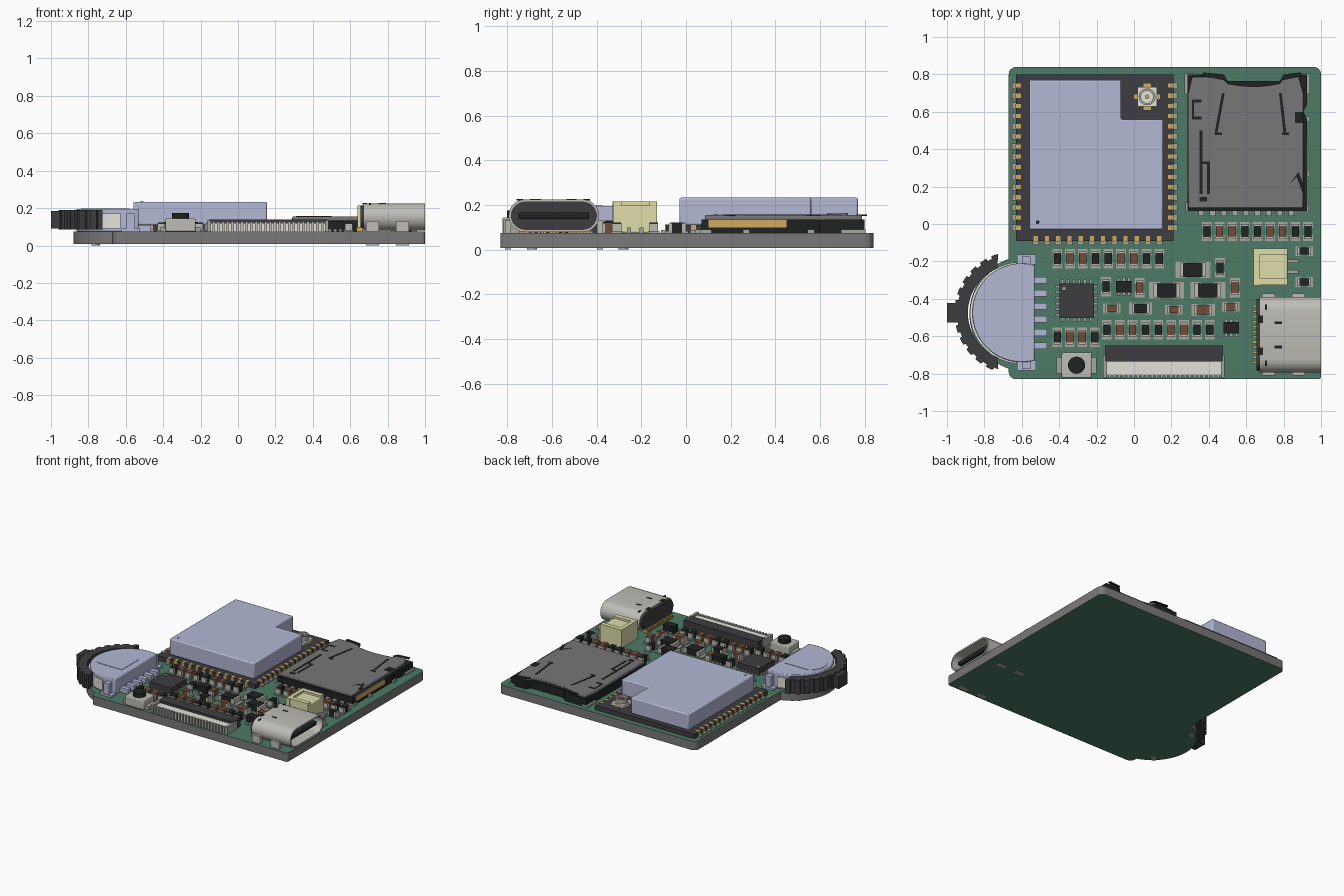
import bpy, bmesh
from math import sin, cos, pi, radians

if "Cube" in bpy.data.objects:
    bpy.data.objects.remove(bpy.data.objects["Cube"])

T = 0.075  # height of the board's top face


def mat(name, r, g, b):
    m = bpy.data.materials.new(name)
    m.diffuse_color = (*[(c / 255) ** 2.2 for c in (r, g, b)], 1)
    m.use_nodes = True
    m.node_tree.nodes["Principled BSDF"].inputs["Base Color"].default_value = m.diffuse_color
    return m


GREEN = mat("solder_mask", 78, 122, 102)
EDGE = mat("board_edge", 120, 120, 120)
DARK = mat("dark_plastic", 64, 64, 66)
BLACK = mat("black_plastic", 38, 40, 40)
LAV = mat("lavender_metal", 178, 183, 212)
STEEL = mat("dark_steel", 118, 118, 118)
SILVER = mat("silver", 188, 187, 180)
TIN = mat("tin", 165, 168, 160)
GOLD = mat("gold", 205, 170, 100)
CREAM = mat("cream_plastic", 222, 220, 170)
WHITE = mat("white_plastic", 225, 224, 215)
BROWN = mat("brown_ceramic", 112, 76, 60)


def finish(name, bm, m):
    bmesh.ops.recalc_face_normals(bm, faces=bm.faces)
    me = bpy.data.meshes.new(name)
    bm.to_mesh(me)
    bm.free()
    me.shade_smooth()
    me.set_sharp_from_angle(angle=radians(30))
    ob = bpy.data.objects.new(name, me)
    bpy.context.collection.objects.link(ob)
    me.materials.append(m)
    return ob


def bevel(ob, w, seg=2):
    b = ob.modifiers.new("bevel", "BEVEL")
    b.width, b.segments, b.limit_method = w, seg, "ANGLE"
    return ob


def extrude(bm, lo, hi):
    a, b = [bm.verts.new(p) for p in lo], [bm.verts.new(p) for p in hi]
    bm.faces.new(a)
    bm.faces.new(b)
    for i in range(len(a)):
        j = (i + 1) % len(a)
        bm.faces.new((a[i], a[j], b[j], b[i]))


def prisms(name, outlines, z0, z1, m):
    bm = bmesh.new()
    for pts in outlines:
        extrude(bm, [(x, y, z0) for x, y in pts], [(x, y, z1) for x, y in pts])
    return finish(name, bm, m)


def rect(cx, cy, w, d):
    return [(cx + sx * w / 2, cy + sy * d / 2) for sx, sy in ((-1, -1), (1, -1), (1, 1), (-1, 1))]


def span(x0, x1, y0, y1):
    return rect((x0 + x1) / 2, (y0 + y1) / 2, x1 - x0, y1 - y0)


def arc(cx, cy, r, a0, a1, n=12):
    return [(cx + r * cos(radians(a0 + (a1 - a0) * i / n)), cy + r * sin(radians(a0 + (a1 - a0) * i / n)))
            for i in range(n + 1)]


def disc(cx, cy, r, n=24):
    return arc(cx, cy, r, 0, 360 - 360 / n, n - 1)


def row(a, b, n):
    return [a + (b - a) * i / (n - 1) for i in range(n)]


# Circuit board with a round lobe under the thumb wheel
outline = (arc(.985, -.815, .015, -90, 0, 4) + arc(.96, .8, .04, 0, 90, 6) + arc(-.63, .8, .04, 90, 180, 6)
           + arc(-.57, -.48, .31, 109, 251, 32) + arc(-.63, -.79, .04, 180, 270, 6))
board = prisms("circuit_board", [outline], .008, T, EDGE)
board.data.materials.append(GREEN)
for f in board.data.polygons:
    f.material_index = int(abs(f.normal.z) > .9)

# Wireless module: base, L-shaped shield, edge contacts, antenna socket
prisms("module_base", [span(-.63, .21, -.09, .8)], T, .11, DARK)
bevel(prisms("module_shield", [[(-.56, -.03), (.155, -.03), (.155, .56), (-.07, .56), (-.07, .77), (-.56, .77)]],
             .11, .233, LAV), .008)
prisms("shield_dot", [disc(-.515, .01, .01, 12)], .23, .2345, BLACK)
side = [(x, y) for x in (-.63, .21) for y in row(.74, -.02, 15)]
foot = [(x, -.09) for x in row(-.525, .135, 12)]
prisms("module_solder", [rect(x, y, .045, .034) for x, y in side] + [rect(x, y, .034, .045) for x, y in foot],
       T, .088, TIN)
prisms("module_contacts", [rect(x + (.012 if x < 0 else -.012), y, .03, .022) for x, y in side]
       + [rect(x, y + .012, .022, .03) for x, y in foot], .08, .1125, GOLD)
prisms("antenna_pads", [rect(.07, .68, .14, .025), rect(.07, .68, .04, .14)], .11, .116, GOLD)
prisms("antenna_base", [rect(.07, .68, .105, .105)], .11, .13, WHITE)
ring = [disc(.07, .68, r) for r in (.045, .033)]
bm = bmesh.new()
loops = [[bm.verts.new((x, y, z)) for x, y in ring[k]] for k, z in ((0, .13), (0, .165), (1, .165), (1, .13))]
for A, B in zip(loops, loops[1:]):
    for i in range(24):
        j = (i + 1) % 24
        bm.faces.new((A[i], A[j], B[j], B[i]))
finish("antenna_ring", bm, TIN)
prisms("antenna_pin", [disc(.07, .68, .012, 12)], .13, .16, GOLD)

# Memory card slot: dark tray, steel cover with curved mouth, spring slots
prisms("card_tray", [[(.285, .07), (.925, .07), (.925, .56), (.905, .6), (.925, .64), (.925, .8), (.8, .8),
                      (.78, .765), (.5, .765), (.47, .8), (.285, .8)]], T, .135, BLACK)
mouth = [(.78 - .28 * i / 8, .75 - .015 * sin(pi * i / 8)) for i in range(9)]
bevel(prisms("card_cover", [[(.29, .085), (.905, .085), (.905, .7), (.88, .79), (.8, .785)] + mouth
                            + [(.47, .785), (.31, .785), (.29, .7)]], .13, .155, STEEL), .006)
prisms("cover_slots", [span(.35, .365, .16, .5), span(.39, .405, .16, .33), span(.35, .405, .32, .335),
                       span(.35, .39, .12, .145), [(.43, .48), (.445, .48), (.485, .7), (.47, .7)],
                       [(.8, .48), (.815, .48), (.79, .7), (.775, .7)], span(.43, .47, .475, .488),
                       span(.79, .83, .475, .488), span(.31, .36, .56, .575), span(.31, .32, .56, .66),
                       span(.31, .36, .65, .665), [(.83, .21), (.87, .25), (.9, .17), (.91, .2), (.88, .28)],
                       span(.86, .905, .54, .6), [(.36, .79), (.5, .765), (.48, .8), (.37, .81)],
                       [(.78, .765), (.9, .79), (.89, .81), (.8, .8)]], .15, .157, BLACK)
prisms("card_contact_strip", [span(.924, .93, .1, .45)], .1, .135, GOLD)
prisms("card_pads", [rect(x, .065, .03, .045) for x in row(.36, .84, 9)]
       + [rect(x, y, .05, .11) for x in (.295, .915) for y in (.75,)]
       + [rect(x, .09, .05, .05) for x in (.3, .91)] + [rect(.925, y, .03, .03) for y in (.27, .56)], T, .09, TIN)


# USB-style port: hollow rounded shell along x, rear plug, tongue
def stadium(x, inset):
    r, cy, cz, n = .073 - inset, -.592, .152, 10
    right = [(x, cy + .13 + r * cos(a), cz + r * sin(a)) for a in [-pi / 2 + pi * i / n for i in range(n + 1)]]
    left = [(x, cy - .13 - r * cos(a), cz - r * sin(a)) for a in [-pi / 2 + pi * i / n for i in range(n + 1)]]
    return right + left


bm = bmesh.new()
loops = [[bm.verts.new(p) for p in stadium(x, k)] for x, k in ((.67, .012), (.67, 0), (1, 0), (1, .012), (.67, .012))]
for A, B in zip(loops, loops[1:]):
    for i in range(len(A)):
        j = (i + 1) % len(A)
        bm.faces.new((A[i], A[j], B[j], B[i]))
finish("port_shell", bm, SILVER)
bm = bmesh.new()
extrude(bm, stadium(.655, .012), stadium(.76, .012))
finish("port_plug", bm, DARK)
bevel(prisms("port_tongue", [span(.75, .975, -.75, -.435)], .137, .167, BLACK), .006)
prisms("port_slots", [span(.665, .69, -.7, -.66), span(.665, .69, -.53, -.49), span(.75, .79, -.665, -.65),
                      span(.75, .79, -.535, -.52), span(.7, .71, -.76, -.73), span(.7, .71, -.46, -.43)],
       .22, .2265, BLACK)
prisms("port_pins", [rect(.65, y, .035, .014) for y in row(-.74, -.44, 12)], T, .1, GOLD)
prisms("port_legs", [rect(x, y, .07, .028) for x in (.72, .88) for y in (-.385, -.797)], .0, .13, SILVER)

# Two-wire battery socket
bevel(prisms("battery_socket", [span(.64, .82, -.32, -.14)], T, .2, CREAM), .006)
prisms("socket_rim", [span(.64, .67, -.33, -.13), span(.67, .82, -.325, -.29), span(.67, .82, -.165, -.13)],
       T, .215, CREAM)
prisms("socket_pins", [rect(.845, y, .07, .018) for y in (-.2, -.255)], T, .1, TIN)

# Ribbon cable connector
prisms("ribbon_body", [span(-.16, .48, -.81, -.72)], T, .12, WHITE)
prisms("ribbon_latch", [span(-.155, .475, -.735, -.65)], T, .138, DARK)
prisms("ribbon_ends", [rect(x, -.76, .02, .12) for x in (-.155, .475)], T, .135, TIN)
prisms("ribbon_pins", [rect(x, -.812, .014, .022) for x in row(-.13, .45, 24)], T, .128, SILVER)

# Push button
prisms("button_pads", [rect(x, -.755, .04, .09) for x in (-.395, -.22)], T, .1, TIN)
bevel(prisms("button_case", [rect(-.307, -.755, .16, .135)], T, .145, SILVER), .006)
prisms("button_cap", [disc(-.307, -.755, .046)], .14, .175, BLACK)

# Square controller chip and small chips with leads
prisms("chip_leads", [rect(-.307 + s * .1, -.41 + t, .025, .014) for s in (-1, 1) for t in row(-.075, .075, 6)]
       + [rect(-.307 + t, -.41 + s * .1, .014, .025) for s in (-1, 1) for t in row(-.075, .075, 6)], T, .084, TIN)
prisms("controller_chip", [rect(-.307, -.41, .185, .185)], T, .125, DARK)
prisms("chip_dot", [disc(-.375, -.345, .009, 12)], .12, .1262, TIN)
small = [(-.055, -.335), (.52, -.555)]
prisms("small_chips", [rect(x, y, .085, .06) for x, y in small], T, .13, BLACK)
prisms("small_chip_leads", [rect(x + dx, y + s * .037, .018, .022) for x, y in small for s in (-1, 1)
                            for dx in (-.028, 0, .028)], T, .088, TIN)

# Two-terminal parts: (x, y, length, width, height, vertical, brown)
chips = []
for y, xs in ((-.185, row(-.41, .135, 9)), (-.04, row(.39, .93, 9)), (-.565, row(-.145, .405, 9)),
              (-.605, row(-.41, -.21, 4))):
    chips += [(x, y, .1, .038, .12, True, i % 4 not in (0, 3)) for i, x in enumerate(xs)]
chips += [(x, y, .1, .038, .12, True, b) for x, y, b in
          ((-.15, -.335, 0), (.03, -.34, 1), (.46, -.235, 0), (.54, -.34, 1))]
chips += [(x, y, .09, .038, .12, False, b) for x, y, b in
          ((-.118, -.452, 1), (.213, -.458, 1), (.517, -.443, 1), (.91, -.145, 0), (.91, -.31, 0))]
chips += [(.035, -.452, .12, .05, .12, False, 0), (.37, -.46, .12, .05, .12, False, 1)]
chips += [(x, y, .18, .075, .14, False, 0) for x, y in ((.315, -.245), (.175, -.355), (.395, -.355))]
for name, brown in (("dark", False), ("brown", True)):
    bodies, caps, pads = [], [], []
    for x, y, l, w, h, v, b in chips:
        if bool(b) != brown:
            continue
        for out, o, ln, wd in ((bodies, 0, .58, w), (caps, .31, .16, w + .003), (pads, .36, .32, w + .014)):
            for s in ((1, -1) if o else (1,)):
                d = s * o * l
                out.append(rect(x, y + d, wd, ln * l) if v else rect(x + d, y, ln * l, wd))
    prisms(name + "_components", bodies, T, .122, BROWN if brown else BLACK)
    prisms(name + "_component_ends", caps, T, .118, SILVER)
    prisms(name + "_component_pads", pads, T, .083, TIN)

# Thumb wheel: ridged crescent with a grip tab, housing, terminals
teeth, N, a0, a1 = [], 12, 107, 253
for i in range(N):
    s = (a1 - a0) / N
    teeth += arc(-.63, -.475, .33, a0 + i * s, a0 + (i + .55) * s, 3)
    teeth += arc(-.63, -.475, .316, a0 + (i + .6) * s, a0 + (i + .95) * s, 2)
prisms("wheel_rim", [teeth + arc(-.63, -.475, .258, 247, 113, 24)], .085, .19, DARK)
prisms("wheel_grip_tab", [rect(-.968, -.475, .064, .105)], .09, .185, DARK)
prisms("wheel_hub", [arc(-.605, -.475, .272, 95, 265, 32)], .09, .17, WHITE)
bevel(prisms("wheel_housing", [arc(-.6, -.475, .264, 75, 285, 40)], T, .196, LAV), .006)
prisms("housing_plate", [arc(-.72, -.475, .12, 120, 240, 12) + [(-.58, -.579), (-.58, -.371)]], .19, .199, LAV)
prisms("housing_tabs", [rect(-.575, y, .1, .055) for y in (-.19, -.755)], T, .09, LAV)
prisms("housing_tab_legs", [rect(-.575, y, .045, .06) for y in (-.205, -.745)], T, .17, LAV)
prisms("wheel_terminals", [rect(-.5, y, .07, .035) for y in row(-.3, -.65, 6)], T, .11, LAV)
prisms("locating_pegs", [disc(-.76, y, .022, 16) for y in (-.28, -.69)], 0, T, TIN)
